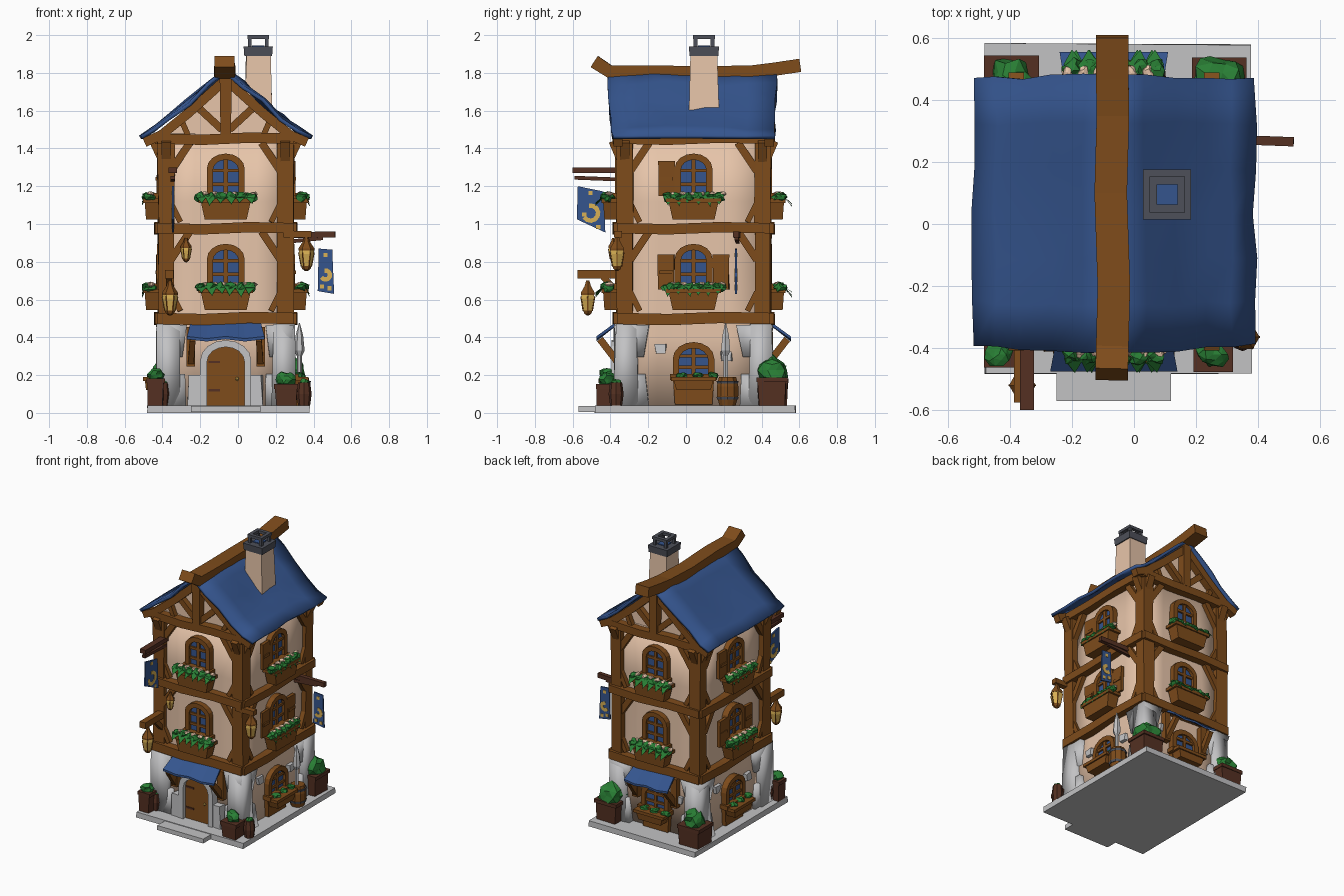
import bpy, bmesh, math, random
from mathutils import Matrix, Vector

if "Cube" in bpy.data.objects:
    bpy.data.objects.remove(bpy.data.objects["Cube"])

random.seed(4)
PALETTE = {
    "timber": (0.21, 0.072, 0.011), "plaster": (0.84, 0.585, 0.42), "roof_blue": (0.035, 0.09, 0.27),
    "stone": (0.54, 0.54, 0.55), "leaf": (0.022, 0.21, 0.035), "dark_wood": (0.09, 0.03, 0.016),
    "slate": (0.075, 0.08, 0.10), "gold": (0.70, 0.44, 0.09),
}
MATS = {}
for key, rgb in PALETTE.items():
    MATS[key] = bpy.data.materials.new(key)
    MATS[key].diffuse_color = (*rgb, 1)

PARTS = {}
I = Matrix()
CX, CY = -0.065, 0.04
SQ = ((-.5, -.5), (.5, -.5), (.5, .5), (-.5, .5))


def part(name, mat, smooth=False):
    if name not in PARTS:
        PARTS[name] = (bmesh.new(), mat, smooth)
    return PARTS[name][0]


def loft(bm, rings):
    vs = [[bm.verts.new(p) for p in r] for r in rings]
    n = len(vs[0])
    for a, b in zip(vs, vs[1:]):
        for i in range(n):
            bm.faces.new((a[i], a[(i + 1) % n], b[(i + 1) % n], b[i]))
    bm.faces.new(vs[0][::-1])
    bm.faces.new(vs[-1])


def box(bm, M, c, s, bottom=1.0, wob=0.0):
    loft(bm, [[M @ Vector((c[0] + a * s[0] * f + random.uniform(-wob, wob),
                           c[1] + b * s[1] * f + random.uniform(-wob, wob), c[2] + k * s[2]))
               for a, b in SQ] for k, f in ((-0.5, bottom), (0.5, 1))])


def beam(bm, M, pts, w, h, up=(0, 0, 1)):
    # rectangular bar following a path
    pts = [Vector(p) for p in pts]
    rings = []
    for i, p in enumerate(pts):
        d = (pts[min(i + 1, len(pts) - 1)] - pts[max(i - 1, 0)]).normalized()
        sx = d.cross(Vector(up)).normalized()
        sz = sx.cross(d)
        rings.append([M @ (p + sx * a * w + sz * b * h) for a, b in SQ])
    loft(bm, rings)


def prism(bm, M, pts, y0, y1):
    loft(bm, [[M @ Vector((x, y, z)) for x, z in pts] for y in (y0, y1)])


def lathe(bm, at, prof, n=8, s=1.0):
    loft(bm, [[Vector(at) + Vector((r * math.cos(t * math.tau / n), r * math.sin(t * math.tau / n), z)) * s
               for t in range(n)] for r, z in prof])


def arch(w, z0, z1):
    # half width, bottom, top of a round-headed opening
    return [(-w, z0)] + [(-w * math.cos(i * math.pi / 8), z1 - w * 0.8 + w * 0.8 * math.sin(i * math.pi / 8))
                         for i in range(9)] + [(w, z0)]


def arch_ring(bm, M, w, z0, z1, t, y0, y1):
    loft(bm, [[M @ Vector(p) for p in ((xo, y0, zo), (xo, y1, zo), (xi, y1, zi), (xi, y0, zi))]
              for (xo, zo), (xi, zi) in zip(arch(w, z0, z1), arch(w - t, z0, z1 - t))])


def bush(bm, c, s, rough=0.25):
    r = bmesh.ops.create_icosphere(bm, subdivisions=2, radius=1)
    for v in r["verts"]:
        v.co = Vector(c) + Vector([a * b for a, b in zip(v.co, s)]) * (1 + random.uniform(-rough, rough))


def side(k):
    d = 0.375 if k % 2 == 0 else 0.325
    return Matrix.Translation((CX, CY, 0)) @ Matrix.Rotation(k * math.pi / 2, 4, 'Z') @ Matrix.Translation((0, -d, 0))


def flower_box(M, z, w, h, name, reach, lush=True):
    wood = part(name, "timber")
    box(wood, M, (0, -0.06, z + h / 2), (w, 0.09, h), 0.82)
    box(wood, M, (0, -0.062, z + h - 0.01), (w + 0.02, 0.10, 0.022))
    g = part("box_leaves", "leaf")
    for i in range(6):
        x = (i - 2.5) * w / 5.2
        if not lush:
            if i % 2:
                bush(g, M @ Vector((x, -0.06, z + h + 0.008)), (0.03, 0.03, 0.018), 0.3)
            continue
        bush(g, M @ Vector((x, -0.08, z + h + 0.01)), (0.033, 0.034, 0.024), 0.35)
        # drooping leaf
        tip = M @ Vector((x + random.uniform(-.01, .01), -reach, z + h - random.uniform(.015, .045)))
        loft(g, [[M @ Vector((x + a, b, z + h + c)) for a, b, c in
                  ((-.032, -.10, .016), (.032, -.10, .016), (0, -.085, .028))],
                 [tip, tip + Vector((0, 0, .003)), tip + Vector((.002, .002, 0))]])
        bush(part("blossoms", "plaster"), M @ Vector((x + 0.02, -0.072, z + h + 0.026)), (.018, .022, .012))


def window(M, z0, z1, w=0.10):
    fr = part("window_frames", "timber")
    arch_ring(fr, M, w, z0, z1, 0.033, -0.04, 0.01)
    prism(part("window_glass", "roof_blue"), M, arch(w - 0.02, z0, z1 - 0.02), -0.018, 0.005)
    box(fr, M, (0, -0.02, (z0 + z1) / 2 - 0.01), (0.022, 0.022, z1 - z0 - 0.03))
    for f in (0.28, 0.60):
        box(fr, M, (0, -0.02, z0 + (z1 - z0) * f), (2 * w - 0.03, 0.02, 0.018))
    box(fr, M, (0, -0.03, z0), (2 * w + 0.03, 0.06, 0.03))


def lantern(at, s=1.0):
    dark, lit = part("lantern_cases", "timber"), part("lantern_glass", "gold")
    lathe(dark, at, [(.010, .01), (.02, -.02), (.043, -.055), (.042, -.066)], 6, s)
    lathe(lit, at, [(.039, -.066), (.041, -.085), (.027, -.15)], 6, s)
    lathe(dark, at, [(.028, -.148), (.022, -.163), (.006, -.175)], 6, s)
    for t in range(6):
        c, q = math.cos(t * math.tau / 6), math.sin(t * math.tau / 6)
        beam(dark, I, [Vector(at) + Vector((r * c, r * q, z)) * s for r, z in ((.041, -.075), (.027, -.15))],
             .006 * s, .006 * s, (q, c, .3))


# base and step
box(part("base_slab", "stone"), I, (-0.05, 0.05, 0.02), (0.86, 1.06, 0.04), 1.0, 0.004)
box(part("front_step", "stone"), I, (-0.065, -0.50, 0.02), (0.37, 0.14, 0.032))

# softly uneven plaster walls
walls = part("walls", "plaster", True)
box(walls, I, (CX, CY, 0.76), (0.65, 0.75, 1.44))
bmesh.ops.subdivide_edges(walls, edges=walls.edges[:], cuts=3, use_grid_fill=True)
for v in walls.verts:
    v.co += Vector((random.uniform(-.008, .008), random.uniform(-.008, .008), 0))
prism(part("attic", "plaster"), I, [(-.39, 1.45), (.26, 1.45), (.26, 1.50), (CX, 1.78), (-.39, 1.50)], -0.33, 0.41)

# corner posts, stone piers and eave brackets
for sx in (-1, 1):
    for sy in (-1, 1):
        x, y = CX + sx * 0.315, CY + sy * 0.365
        for z in (0.74, 1.215):
            box(part("corner_posts", "timber"), I, (x, y, z), (0.088, 0.088, 0.46), 0.95, 0.006)
        pier = part("stone_piers", "stone", True)
        box(pier, I, (x - sx * .01, y - sy * .01, 0.25), (0.11, 0.12, 0.44), 1.15, 0.008)
        box(pier, I, (x - sx * .03, y - sy * .04, 0.38), (0.155, 0.19, 0.17), 0.7, 0.008)
        box(pier, I, (x - sx * .03, y - sy * .035, 0.12), (0.13, 0.15, 0.17), 1.2, 0.008)
        for d, top, up in ((Vector((sx * .065, 0, 0)), 1.44, (0, 1, 0)), (Vector((0, sy * .06, 0)), 1.44, (1, 0, 0))):
            p = Vector((x, y, 1.30))
            beam(part("eave_brackets", "timber"), I, [p, p + d + Vector((0, 0, top - 1.30))], .05, .05, up)

for k in range(4):
    M = side(k)
    gable = k % 2 == 0
    L = 0.36 if gable else 0.405
    # floor beams and corner braces
    for z, h in ((0.50, 0.06), (0.978, 0.055), (1.452, 0.055)):
        beam(part("floor_beams", "timber"), M,
             [(-L, -.017, z), (-L / 3, -.022, z - .006), (L / 3, -.02, z + .005), (L, -.017, z)], .066, h)
    for s in (-1, 1):
        for top in (0.96, 1.43):
            br = part("braces", "timber")
            beam(br, M, [(s * (L - .07), -.01, top - .15), (s * (L - .17), -.012, top)], .04, .04, (0, 1, 0))
            beam(br, M, [(s * (L - .07), -.01, top - .32), (s * (L - .12), -.012, top - .42)], .03, .035, (0, 1, 0))
    # upper windows with flower boxes
    for z in (0.0, 0.478):
        window(M, 0.67 + z, 0.895 + z)
        flower_box(M, 0.545 + z, 0.27, 0.11, "flower_boxes", .145 if gable else .118)
    if k:
        window(M, 0.19, 0.375, 0.11)
        box(part("window_panels", "timber"), M, (0, -.01, .12), (.22, .04, .15), .9)
        flower_box(M, 0.12, 0.22, 0.07, "low_flower_boxes", .1, False)
        for s, z in ((-1, .34), (1, .30)):
            box(part("wall_stones", "stone"), M, (s * .175, -.008, z), (.06, .03, .05), .9, .006)
    # shutters
    if not gable:
        for s, z in ((-1, 1.24), (-1, 0.745), (1, 0.745)):
            box(part("shutters", "timber"), M, (s * 0.145, -0.03, z), (0.085, 0.02, 0.185), 1, .004)
            box(part("shutters", "timber"), M, (s * 0.145, -0.042, z), (0.07, 0.01, 0.02))
        continue
    # awnings with brackets
    w = 0.205 if k == 0 else 0.175
    for i in range(4):
        cols = [(-w + j * w / 2, 0.012 * (j % 2)) for j in (i, i + 1)]
        loft(part("awnings", "roof_blue"),
             [[M @ Vector(p) for p in ((x * .9, -.03, .485), (x, -.14, .405 - d), (x, -.14, .39 - d), (x * .9, -.03, .465))]
              for x, d in cols])
    for s in (-1, 1):
        ab = part("awning_brackets", "timber")
        beam(ab, M, [(s * (w - .02), -.02, .26), (s * (w - .03), -.12, .39)], .038, .03, (1, 0, 0))
        box(ab, M, (s * (w - .02), -.02, .35), (.045, .045, .21))
    # gable timbers below the roof sheet
    g = part("gable_timbers", "timber")
    for s in (-1, 1):
        beam(g, M, [(s * .43, -.025, 1.432), (s * .34, -.025, 1.472), (s * .2, -.025, 1.585), (0, -.025, 1.765)], .05, .05)
        beam(g, M, [(s * .02, -.018, 1.50), (s * .15, -.018, 1.62)], .04, .04)
        beam(g, M, [(s * .20, -.015, 1.47), (s * .235, -.015, 1.55)], .03, .035, (0, 1, 0))
    box(g, M, (0, -.03, 1.64), (.065, .06, .33), .85)

# front door with stone surround
F = side(0)
prism(part("door", "timber"), F, arch(.10, .04, .35), -.035, .01)
arch_ring(part("door_arch", "stone"), F, .135, .04, .385, .036, -.06, .01)
for s in (-1, 1):
    box(part("door_stones", "stone"), F, (s * .155, -.02, .12), (.07, .06, .16), 1.15, .008)
for z in (.12, .27):
    box(part("door_hinges", "dark_wood"), F, (-.06, -.038, z), (.06, .008, .012))
lathe(part("door_knob", "gold"), F @ Vector((.06, -.042, .18)), [(.004, -.01), (.01, 0), (.004, .01)], 6)

# warped roof sheet with flared eaves
bm = part("roof", "roof_blue", True)
prof = [(0, 1.825), (.10, 1.74), (.20, 1.652), (.30, 1.565), (.38, 1.508), (.455, 1.468)]
prof = [(-d, z) for d, z in prof[:0:-1]] + prof
rows = []
for j in range(7):
    row = []
    for d, z in prof:
        inner = .05 < abs(d) < .44
        y = CY - .005 + (j / 6 - .5) * (.86 + .035 * (1 - abs(d) / .455)) + random.uniform(-.01, .01)
        row.append(bm.verts.new((CX + d + random.uniform(-.008, .008), y, z + random.uniform(-.013, .018) * inner)))
    rows.append(row)
for a, b in zip(rows, rows[1:]):
    for i in range(len(a) - 1):
        bm.faces.new((a[i], a[i + 1], b[i + 1], b[i]))
bmesh.ops.recalc_face_normals(bm, faces=bm.faces[:])
bmesh.ops.solidify(bm, geom=bm.faces[:], thickness=0.02)
# curved ridge beam
beam(part("ridge_beam", "timber"), I, [(-.072, -.485, 1.86), (-.07, -.40, 1.805), (-.065, -.2, 1.805), (-.075, .1, 1.80),
                                       (-.068, .35, 1.805), (-.07, .47, 1.82), (-.07, .605, 1.84)], .105, .07)

# chimney, cap and open crown
box(part("chimney", "plaster"), I, (.11, .095, 1.73), (.13, .138, .34), 1.15, .004)
cap = part("chimney_cap", "slate")
box(cap, I, (.107, .095, 1.915), (.155, .16, .05), .95)
for s in (-1, 1):
    for t in (-1, 1):
        box(cap, I, (.107 + s * .045, .095 + t * .045, 1.96), (.02, .02, .05))
    box(cap, I, (.107 + s * .045, .095, 1.99), (.025, .115, .02))
    box(cap, I, (.107, .095 + s * .045, 1.99), (.115, .025, .02))
box(part("flue", "roof_blue"), I, (.107, .095, 1.942), (.065, .065, .008))


# hanging banners with crescent emblems
def banner(M, w, top, bottom, tilt, r):
    prism(part("banners", "roof_blue"), M,
          [(-w, top), (w, top - tilt * .4), (w + .01, bottom), (-w - .005, bottom + tilt)], -.005, .005)
    cz = (top + bottom) / 2 - .02
    em = part("banner_emblems", "gold")
    for y in (-.006, .006):
        pts = [(r * math.cos(a), y, cz + r * math.sin(a)) for a in (-2.6 + i * .55 for i in range(9))]
        beam(em, M, pts, .024, .004, (0, 1, 0))
        for x, z in ((0, top - .035), (-w * .5, bottom + tilt + .025), (w * .6, bottom + .03)):
            box(em, M, (x, y, z), (.022, .004, .022))


rails = part("sign_rails", "dark_wood")
banner(Matrix.Translation((-.345, -.505, 0)) @ Matrix.Rotation(math.pi / 2, 4, 'Z'), .068, 1.20, .955, .07, .04)
beam(rails, I, [(-.345, -.60, 1.285), (-.345, -.34, 1.285)], .045, .03)
beam(rails, I, [(-.345, -.59, 1.245), (-.345, -.34, 1.235)], .025, .02)
banner(Matrix.Translation((.463, .265, 0)), .036, .87, .63, .015, .024)
beam(rails, I, [(.25, .275, .94), (.515, .265, .945)], .03, .032)
beam(rails, I, [(.25, .275, .905), (.45, .267, .925)], .02, .02)

# lanterns on arms
arms = part("lantern_arms", "timber")
beam(arms, I, [(-.365, -.575, .735), (-.365, -.33, .735)], .045, .045)
beam(arms, I, [(-.365, -.34, .62), (-.365, -.44, .72)], .03, .03, (1, 0, 0))
beam(arms, I, [(.24, -.36, .945), (.39, -.36, .945)], .04, .035)
lantern((-.36, -.52, .69), 1.0)
lantern((.362, -.365, .925), 1.0)
lantern((-.275, -.385, .92), .7)

# planters with shrubs around the base
for x, y, w, h, g in ((-.435, -.42, .085, .14, .04), (.255, -.42, .115, .11, .048),
                      (.275, .455, .165, .145, .088), (-.395, .46, .165, .14, .075)):
    box(part("planters", "dark_wood"), I, (x, y, .04 + h / 2), (w, w * .95, h), .92, .005)
    box(part("planters", "dark_wood"), I, (x, y, .03 + h), (w + .012, w, .025))
    bush(part("shrubs", "leaf"), (x, y, .05 + h + g * .35), (g, g * .95, g * .85))
for x, y in ((.35, -.37), (-.40, -.37)):
    lathe(part("small_pots", "dark_wood"), (x, y, .04), [(.032, 0), (.04, .06), (.032, .12)])
    bush(part("shrubs", "leaf"), (x, y, .16), (.026, .026, .02))

# barrel holding a blade
lathe(part("barrel", "timber"), (.325, .22, .04), [(.045, 0), (.06, .05), (.06, .10), (.048, .15)], 10)
for z in (.03, .115):
    lathe(part("barrel_hoops", "slate"), (.325, .22, .04), [(.058, z), (.0615, z + .015)], 10)
lathe(part("blade", "stone"), (.325, .21, .18),
      [(.013, 0), (.013, .12), (.028, .15), (.02, .23), (.012, .26), (.003, .295)], 6)

for name, (bm, mat, smooth) in PARTS.items():
    bmesh.ops.recalc_face_normals(bm, faces=bm.faces[:])
    for f in bm.faces:
        f.smooth = smooth
    me = bpy.data.meshes.new(name)
    bm.to_mesh(me)
    bm.free()
    me.materials.append(MATS[mat])
    bpy.context.collection.objects.link(bpy.data.objects.new(name, me))

for m in bpy.data.materials:
    if m.users and not m.is_grease_pencil:
        m.use_nodes = True
        m.node_tree.nodes["Principled BSDF"].inputs["Base Color"].default_value = m.diffuse_color
